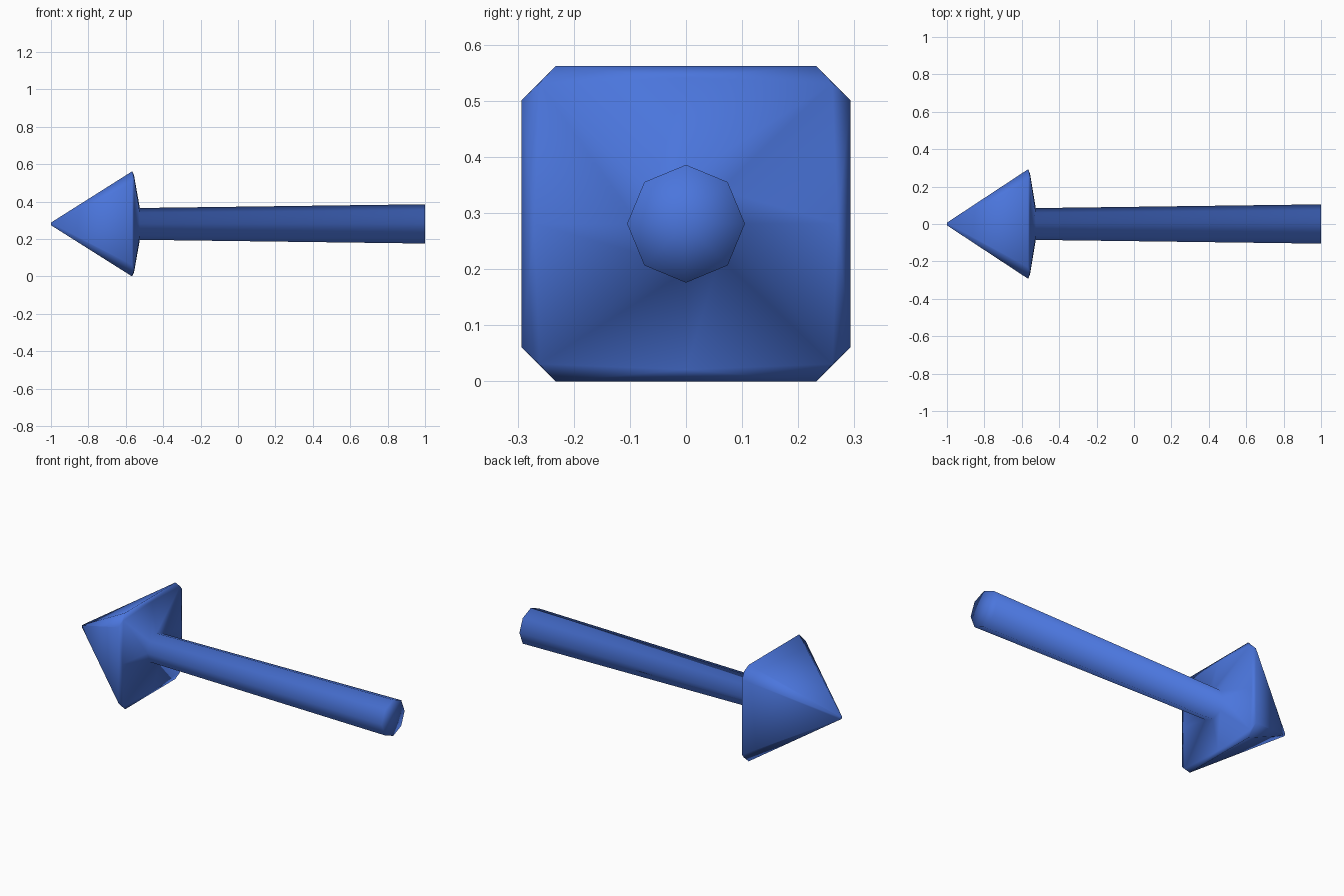
import bpy, bmesh, math

if "Cube" in bpy.data.objects:
    bpy.data.objects.remove(bpy.data.objects["Cube"])

CZ = 0.281
bm = bmesh.new()


def ring(x, pts):
    return [bm.verts.new((x, y, CZ + z)) for y, z in pts]


def octagon(r):
    return [(r * math.cos(i * math.pi / 4), r * math.sin(i * math.pi / 4)) for i in range(8)]


def bridge(a, b):
    for i in range(8):
        j = (i + 1) % 8
        bm.faces.new((a[i], a[j], b[j], b[i]))


# Chamfered square section of the head, scaled by s
def head_section(s):
    base = [(.293, -.22), (.293, .22), (.232, .281), (-.232, .281),
            (-.293, .22), (-.293, -.22), (-.232, -.281), (.232, -.281)]
    return [(y * s, z * s) for y, z in base]


# Pointed head with a slightly blunt tip
tip = ring(-1.0, head_section(0.025))
rim = ring(-0.566, head_section(1))
bridge(tip, rim)
bm.faces.new(tip)

# Back of the head: narrow bevelled rim, then a shallow slope to the shaft
back = ring(-0.556, [(.27, 0), (.261, .25), (0, .26), (-.261, .25),
                     (-.27, 0), (-.261, -.25), (0, -.26), (.261, -.25)])
for i in range(8):
    j = (i + 1) % 8
    bm.faces.new((back[i], rim[i], rim[j]))
    bm.faces.new((back[i], rim[j], back[j]))

# Eight-sided tapering shaft with a flat end
neck = ring(-0.525, octagon(0.085))
end = ring(1.0, octagon(0.105))
bridge(back, neck)
bridge(neck, end)
centre = bm.verts.new((1.0, 0, CZ))
for i in range(8):
    bm.faces.new((end[i], end[(i + 1) % 8], centre))

bmesh.ops.recalc_face_normals(bm, faces=bm.faces)
for f in bm.faces:
    f.smooth = True
mesh = bpy.data.meshes.new("arrow")
bm.to_mesh(mesh)
bm.free()

mat = bpy.data.materials.new("blue")
mat.diffuse_color = (0.07, 0.18, 0.72, 1)
mat.use_nodes = True
mat.node_tree.nodes["Principled BSDF"].inputs["Base Color"].default_value = mat.diffuse_color
mesh.materials.append(mat)
bpy.context.collection.objects.link(bpy.data.objects.new("arrow", mesh))
